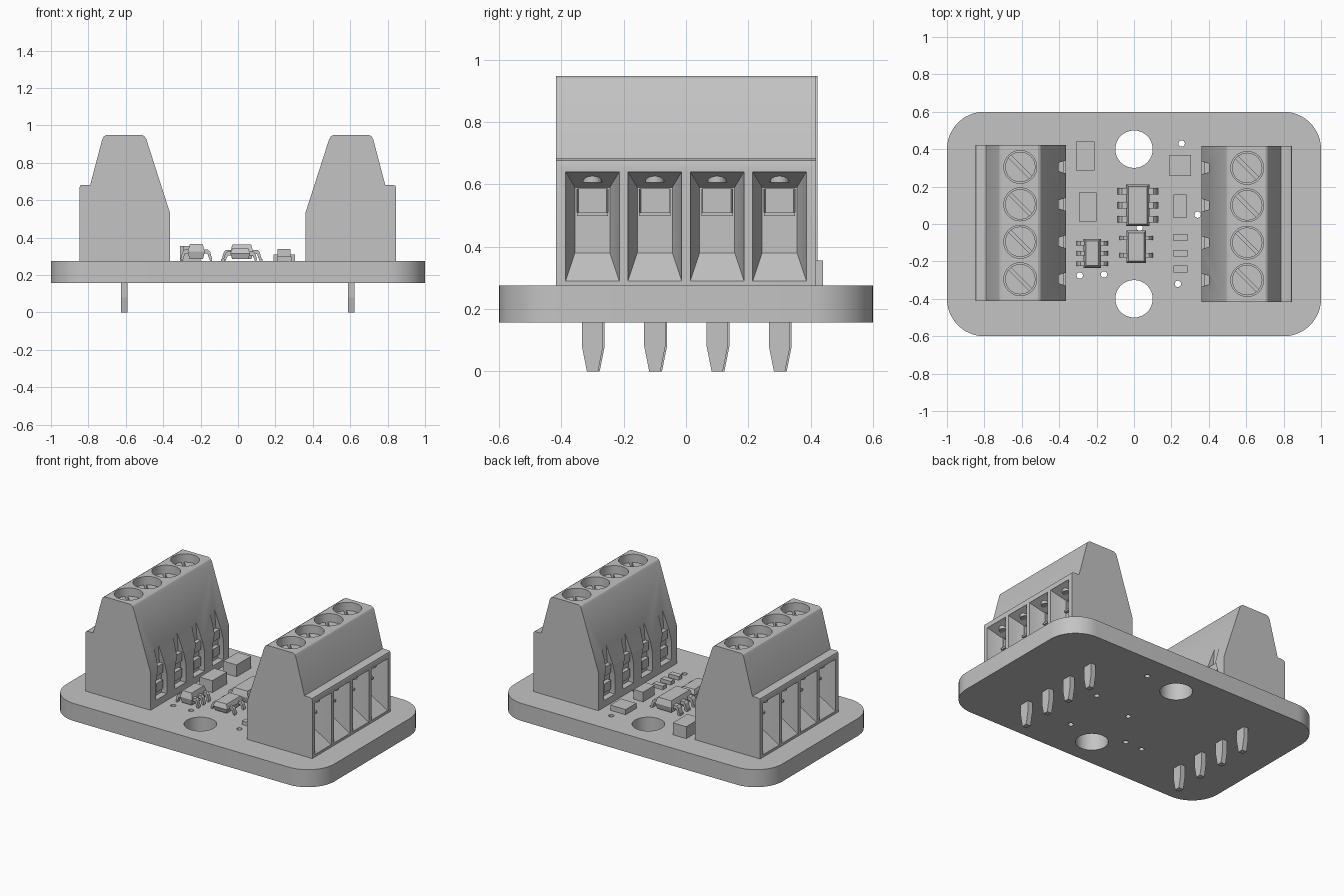
import bpy, bmesh, math
from mathutils import Vector

if "Cube" in bpy.data.objects:
    bpy.data.objects.remove(bpy.data.objects["Cube"])

GREY = (0.55, 0.55, 0.55, 1)
mat = bpy.data.materials.new("plain grey")
mat.use_nodes = True
mat.diffuse_color = GREY
mat.node_tree.nodes["Principled BSDF"].inputs["Base Color"].default_value = GREY

TOP, BOTTOM = 0.275, 0.157
ROWS = (-0.3, -0.1, 0.1, 0.3)
SCREW_X = 0.605


def loft(bm, *rings):
    """Closed solid skinned through rings of equal point count."""
    loops = [[bm.verts.new(p) for p in ring] for ring in rings]
    n = len(loops[0])
    faces = [bm.faces.new(loops[0]), bm.faces.new(loops[-1])]
    for a, b in zip(loops, loops[1:]):
        for i in range(n):
            j = (i + 1) % n
            faces.append(bm.faces.new((a[i], a[j], b[j], b[i])))
    bmesh.ops.recalc_face_normals(bm, faces=faces)


def rect(x0, x1, y0, y1, z):
    return [(x0, y0, z), (x1, y0, z), (x1, y1, z), (x0, y1, z)]


def box(bm, x0, x1, y0, y1, z0, z1):
    loft(bm, rect(x0, x1, y0, y1, z0), rect(x0, x1, y0, y1, z1))


def wall(x, y, half, z0, z1):
    return [(x, y - half, z0), (x, y + half, z0), (x, y + half, z1), (x, y - half, z1)]


def along_y(bm, profile, y0, y1):
    loft(bm, [(x, y0, z) for x, z in profile], [(x, y1, z) for x, z in profile])


def along_x(bm, profile, x0, x1):
    loft(bm, [(x0, y, z) for y, z in profile], [(x1, y, z) for y, z in profile])


def cylinder(bm, x, y, r, z0, z1, n=32):
    turn = [2 * math.pi * i / n for i in range(n)]
    loft(bm, *[[(x + r * math.cos(t), y + r * math.sin(t), z) for t in turn] for z in (z0, z1)])


def make(name, bm):
    mesh = bpy.data.meshes.new(name)
    bm.to_mesh(mesh)
    bm.free()
    mesh.materials.append(mat)
    ob = bpy.data.objects.new(name, mesh)
    bpy.context.collection.objects.link(ob)
    return ob


def cut(ob, bm):
    """Subtract a set of solids and bake the result."""
    tool = make("cutter", bm)
    tool.hide_render = True
    mod = ob.modifiers.new("cut", 'BOOLEAN')
    mod.object, mod.operation, mod.solver = tool, 'DIFFERENCE', 'EXACT'
    deps = bpy.context.evaluated_depsgraph_get()
    mesh = bpy.data.meshes.new_from_object(ob.evaluated_get(deps))
    ob.modifiers.clear()
    ob.data = mesh
    bpy.data.objects.remove(tool)


def smooth(ob):
    bpy.ops.object.select_all(action='DESELECT')
    ob.select_set(True)
    bpy.context.view_layer.objects.active = ob
    bpy.ops.object.shade_smooth_by_angle(angle=math.radians(25))


# Circuit board with rounded corners, mounting holes and vias
outline = []
for k, (sx, sy) in enumerate(((1, 1), (-1, 1), (-1, -1), (1, -1))):
    for i in range(13):
        t = math.pi / 2 * (k + i / 12)
        outline.append((sx * 0.8 + 0.2 * math.cos(t), sy * 0.4 + 0.2 * math.sin(t)))
bm = bmesh.new()
loft(bm, *[[(x, y, z) for x, y in outline] for z in (BOTTOM, TOP)])
board = make("circuit_board", bm)
holes = bmesh.new()
for y in (-0.4, 0.4):
    cylinder(holes, 0, y, 0.1, 0, 0.5, 48)
for x, y in ((0.255, 0.43), (0.34, 0.05), (0.235, -0.32), (-0.29, -0.275), (-0.16, -0.27), (0.03, -0.02)):
    cylinder(holes, x, y, 0.017, 0, 0.5, 16)
cut(board, holes)
smooth(board)

# Terminal housing
bm = bmesh.new()
along_y(bm, [(0.36, TOP), (0.36, 0.53), (0.487, 0.925), (0.496, 0.94), (0.51, 0.948),
             (0.702, 0.948), (0.715, 0.94), (0.723, 0.925), (0.787, 0.682), (0.83, 0.682),
             (0.841, 0.677), (0.845, 0.665), (0.845, TOP)], -0.417, 0.417)
housing = make("left_terminal_housing", bm)
pockets, recesses, wells, notches = [bmesh.new() for _ in range(4)]
for y in ROWS:
    # Wire entry with a ramped floor, plus a deeper upper recess
    loft(pockets, wall(0.865, y, 0.086, 0.29, 0.64), wall(0.842, y, 0.086, 0.29, 0.64),
         wall(0.745, y, 0.056, 0.38, 0.59))
    loft(recesses, wall(0.76, y, 0.05, 0.51, 0.585), wall(0.66, y, 0.045, 0.51, 0.585))
    cylinder(wells, SCREW_X, y, 0.088, 0.85, 1.05)
    along_x(notches, [(y - 0.058, 0.32), (y + 0.058, 0.32), (y + 0.058, 0.45), (y + 0.035, 0.53),
                      (y + 0.02, 0.68), (y - 0.02, 0.68), (y - 0.035, 0.53), (y - 0.058, 0.45)],
            0.3, 0.4)
for tool in (pockets, recesses, wells, notches):
    cut(housing, tool)
smooth(housing)

# Slotted screw heads
bm, slots = bmesh.new(), bmesh.new()
d = Vector((1, -1, 0)).normalized()
side = Vector((1, 1, 0)).normalized() * 0.009
for y in ROWS:
    cylinder(bm, SCREW_X, y, 0.081, 0.845, 0.895)
    c = Vector((SCREW_X, y, 0.87))
    ends = [c - d * 0.1 - side, c + d * 0.1 - side, c + d * 0.1 + side, c - d * 0.1 + side]
    loft(slots, ends, [p + Vector((0, 0, 0.1)) for p in ends])
screws = make("left_screws", bm)
cut(screws, slots)
smooth(screws)

# Clamp ledges, test contacts and tapered solder pins
bm = bmesh.new()
for y in ROWS:
    box(bm, 0.74, 0.765, y - 0.05, y + 0.05, 0.498, 0.51)
    cylinder(bm, 0.785, y, 0.03, 0.605, 0.65, 20)
    for z in (0.36, 0.47):
        box(bm, 0.373, 0.405, y - 0.036, y + 0.036, z, z + 0.06)
contacts = make("left_contacts", bm)
bm = bmesh.new()
for y in ROWS:
    along_x(bm, [(y - 0.034, 0.17), (y - 0.034, 0.08), (y - 0.018, 0), (y + 0.018, 0),
                 (y + 0.034, 0.08), (y + 0.034, 0.17)], 0.587, 0.622)
pins = make("left_solder_pins", bm)

# Opposite terminal, turned half around
for ob in (housing, screws, contacts, pins):
    twin = bpy.data.objects.new(ob.name.replace("left", "right"), ob.data)
    twin.rotation_euler.z = math.pi
    twin.location = (-0.003, 0.005, 0)
    bpy.context.collection.objects.link(twin)

# Plain block components
for name, x0, x1, y0, y1, z in (
        ("large_capacitor", -0.31, -0.21, 0.285, 0.44, 0.355),
        ("middle_capacitor", -0.295, -0.2, 0.013, 0.168, 0.355),
        ("square_component", 0.19, 0.305, 0.257, 0.37, 0.31),
        ("small_capacitor", 0.21, 0.28, 0.033, 0.157, 0.34),
        ("resistor_1", 0.21, 0.285, -0.09, -0.053, 0.3),
        ("resistor_2", 0.21, 0.285, -0.175, -0.138, 0.3),
        ("resistor_3", 0.21, 0.285, -0.26, -0.223, 0.3)):
    bm = bmesh.new()
    box(bm, x0, x1, y0, y1, TOP - 0.005, z)
    make(name, bm)


# Chips with tapered bodies and bent leads
def chip(name, x, y, half_x, half_y, reach, top, lead_rows, lead_half):
    bm = bmesh.new()
    mid = (0.285 + top) / 2
    loft(bm, *[rect(x - half_x + e, x + half_x - e, y - half_y + e, y + half_y - e, z)
               for e, z in ((0.01, 0.285), (0, mid), (0.012, top))])
    make(name + "_body", bm)
    bm = bmesh.new()
    knee = half_x + (reach - half_x) * 0.45
    t = 0.011
    for s in (-1, 1):
        path = [(half_x - 0.01, mid + t), (knee, mid + t), (knee + t, mid), (knee + 2 * t, TOP + t),
                (reach, TOP + t), (reach, TOP), (knee + t, TOP), (knee - 0.003, mid - t),
                (half_x - 0.01, mid - t)]
        for row in lead_rows:
            along_y(bm, [(x + s * px, pz) for px, pz in path],
                    y + row - lead_half, y + row + lead_half)
    make(name + "_leads", bm)


chip("main_chip", 0.02, 0.1, 0.062, 0.112, 0.112, 0.362, (-0.075, 0, 0.075), 0.018)
chip("side_chip", -0.223, -0.157, 0.046, 0.078, 0.083, 0.365, (-0.055, 0, 0.055), 0.012)
chip("front_chip", 0.012, -0.122, 0.053, 0.087, 0.087, 0.345, (-0.045, 0.048), 0.011)
